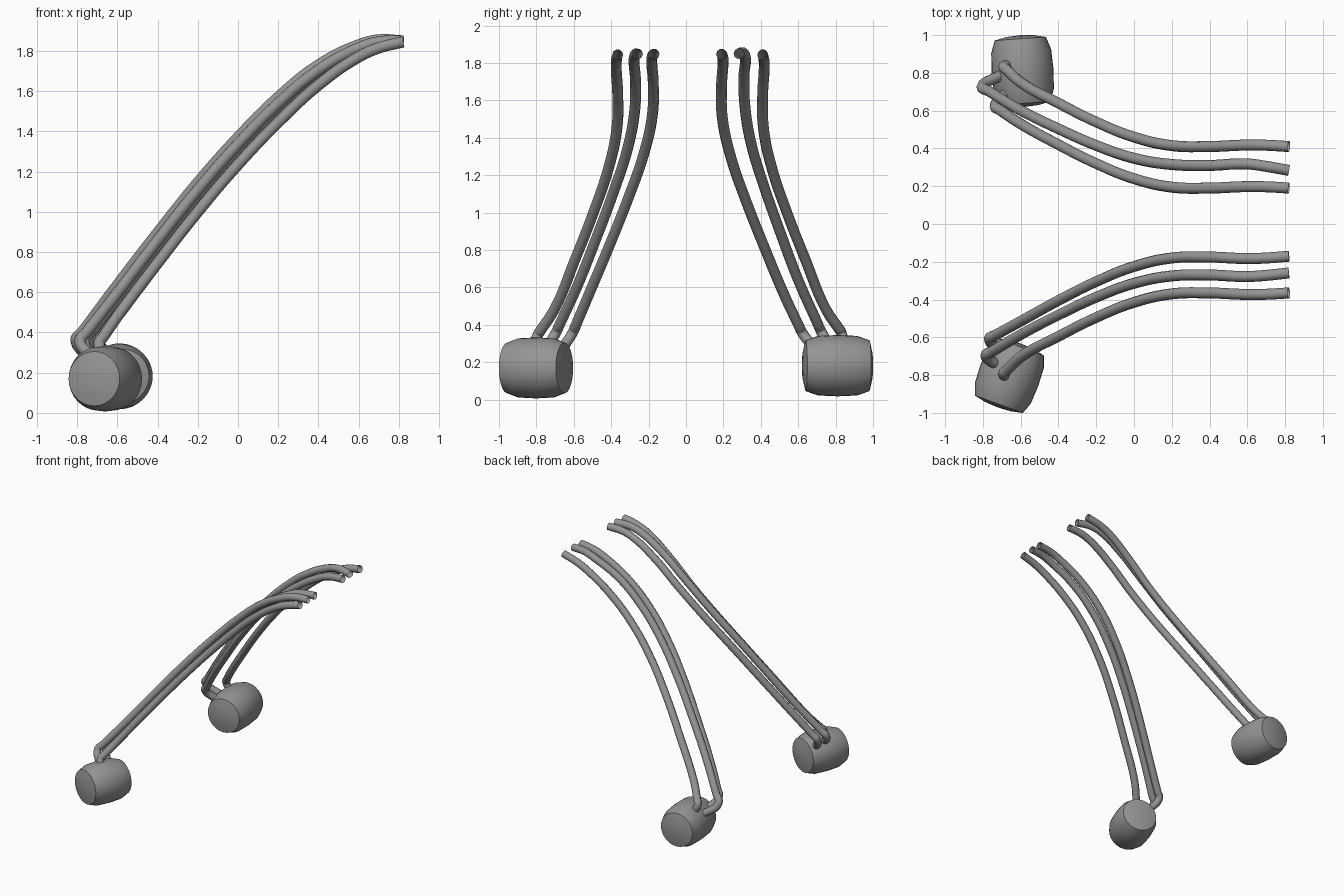
import bpy, math
from mathutils import Matrix, Vector

cube = bpy.data.objects.get("Cube")
if cube:
    bpy.data.objects.remove(cube)

grey = bpy.data.materials.new("mid grey")
grey.use_nodes = True
tone = (0.3, 0.3, 0.3, 1)
grey.diffuse_color = tone
grey.node_tree.nodes["Principled BSDF"].inputs["Base Color"].default_value = tone

TUBE_RADIUS = 0.029
SIDES = 32


def select_only(obj):
    bpy.ops.object.select_all(action="DESELECT")
    obj.select_set(True)
    bpy.context.view_layer.objects.active = obj


def barrel(name, centre, radius, half, turn):
    """Lathed drum with sloped shoulders and slightly domed ends, lying along y."""
    half_profile = [(0.45, 0.975), (0.83, 0.9), (0.97, 0.55)]
    profile = [(r, -h) for r, h in half_profile] + [(1, 0)] + half_profile[::-1]
    verts = [(0, 0, -half)]
    for r, h in profile:
        for i in range(SIDES):
            a = math.tau * i / SIDES
            verts.append((radius * r * math.cos(a), radius * r * math.sin(a), half * h))
    verts.append((0, 0, half))
    last = len(verts) - 1
    faces = []
    for i in range(SIDES):
        j = (i + 1) % SIDES
        faces.append((0, 1 + j, 1 + i))
        for ring in range(len(profile) - 1):
            low = 1 + ring * SIDES
            faces.append((low + i, low + j, low + SIDES + j, low + SIDES + i))
        top = last - SIDES
        faces.append((top + i, top + j, last))
    mesh = bpy.data.meshes.new(name)
    mesh.from_pydata(verts, [], faces)
    mesh.transform(Matrix.Rotation(math.radians(turn), 4, "Z") @ Matrix.Rotation(-math.pi / 2, 4, "X"))
    mesh.materials.append(grey)
    obj = bpy.data.objects.new(name, mesh)
    obj.location = centre
    bpy.context.collection.objects.link(obj)
    select_only(obj)
    bpy.ops.object.shade_smooth_by_angle(angle=math.radians(35))


# Shared sweep: x, distance from the centre line, lowest height, highest height
SWEEP = [
    (0.82, 0.41, 1.845, 1.85), (0.7, 0.417, 1.815, 1.855), (0.6, 0.418, 1.77, 1.83),
    (0.4, 0.41, 1.63, 1.73), (0.2, 0.415, 1.445, 1.57), (0, 0.46, 1.235, 1.37),
    (-0.2, 0.54, 1, 1.145), (-0.4, 0.64, 0.745, 0.895), (-0.6, 0.75, 0.48, 0.635),
]


def tube(name, side, inset, drift, tip, lift, elbow, root):
    """Open pipe along the shared sweep, with a bent foot entering its drum.
    Drift pulls the lower run inward; tip pulls the upper end inward."""
    points = []
    for x, y, low, high in SWEEP:
        shift = inset + drift * max(0, 0.2 - x) + tip * max(0, x - 0.6)
        points.append(Vector((x, side * (y - shift), low + lift * (high - low))))
    elbow, root = Vector(elbow), Vector(root)
    points += [elbow.lerp(points[-1], 0.18), elbow, root]
    curve = bpy.data.curves.new(name, "CURVE")
    curve.dimensions = "3D"
    curve.bevel_depth = TUBE_RADIUS
    curve.bevel_resolution = 3
    curve.resolution_u = 6
    spline = curve.splines.new("BEZIER")
    spline.bezier_points.add(len(points) - 1)
    for knot, p in zip(spline.bezier_points, points):
        knot.co = p
        knot.handle_left_type = knot.handle_right_type = "AUTO"
    curve.materials.append(grey)
    obj = bpy.data.objects.new(name, curve)
    bpy.context.collection.objects.link(obj)
    select_only(obj)
    bpy.ops.object.convert(target="MESH")
    bpy.ops.object.shade_smooth()


# Drums
barrel("front_drum", (-0.66, -0.802, 0.17), 0.163, 0.18, -20)
barrel("back_drum", (-0.59, 0.81, 0.182), 0.164, 0.19, 4)

# Front pipes
tube("front_outer_pipe", -1, 0.045, 0, 0, 0, (-0.69, -0.79, 0.35), (-0.66, -0.82, 0.27))
tube("front_middle_pipe", -1, 0.14, 0.03, 0.05, 0.75, (-0.785, -0.695, 0.36), (-0.72, -0.75, 0.27))
tube("front_inner_pipe", -1, 0.235, 0, 0.02, 0.6, (-0.765, -0.605, 0.36), (-0.7, -0.68, 0.25))

# Back pipes
tube("back_inner_pipe", 1, 0.22, 0, 0, 0.45, (-0.735, 0.62, 0.36), (-0.67, 0.7, 0.26))
tube("back_middle_pipe", 1, 0.1, 0.06, 0.12, 1, (-0.805, 0.725, 0.36), (-0.7, 0.79, 0.26))
tube("back_outer_pipe", 1, 0, 0, 0, 0, (-0.69, 0.83, 0.36), (-0.66, 0.84, 0.29))
